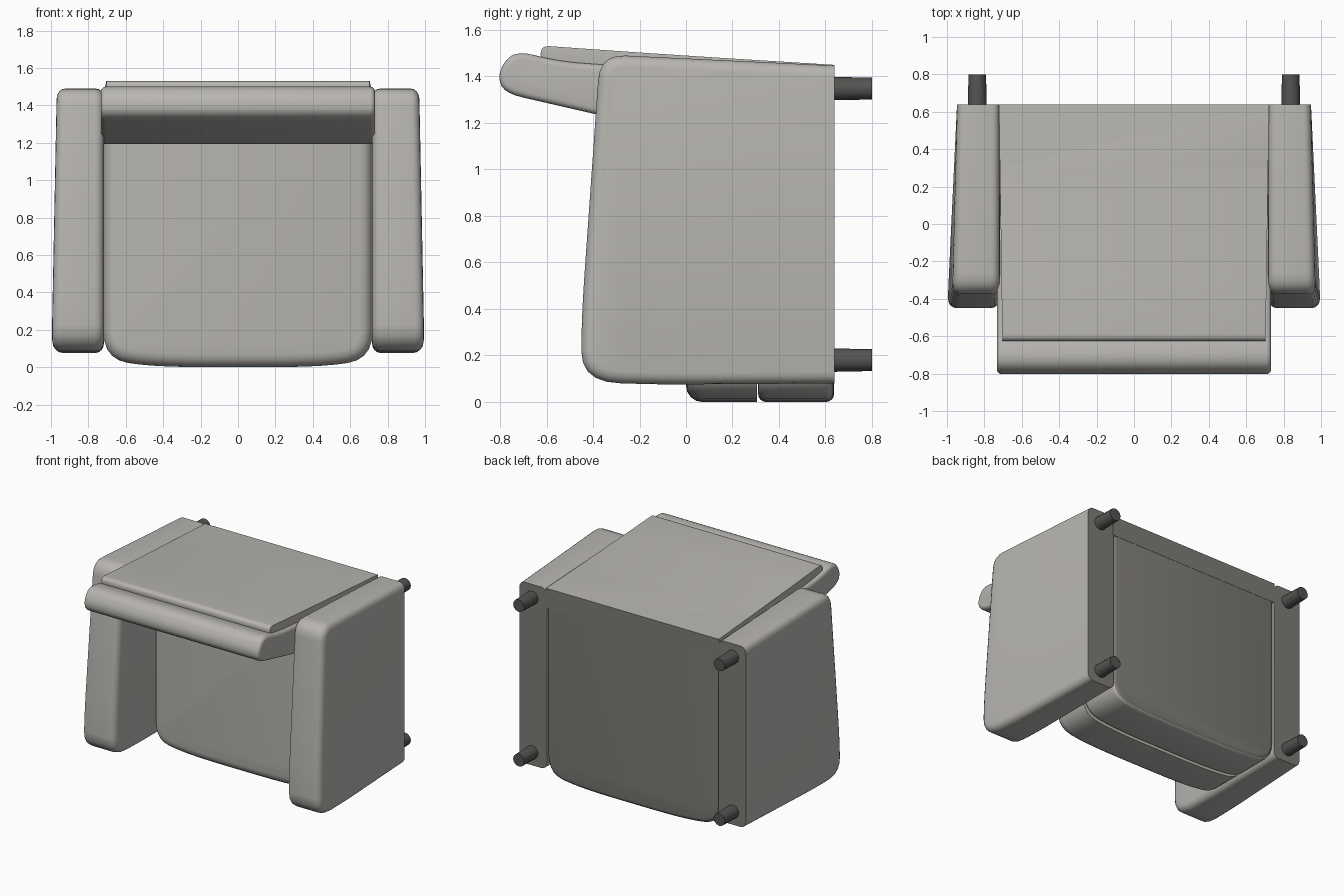
import bpy, bmesh, math
from mathutils import Vector

if "Cube" in bpy.data.objects:
    bpy.data.objects.remove(bpy.data.objects["Cube"])


def material(name, *rgb):
    m = bpy.data.materials.new(name)
    m.diffuse_color = (*rgb, 1)
    m.use_nodes = True
    m.node_tree.nodes["Principled BSDF"].inputs["Base Color"].default_value = m.diffuse_color
    return m


fabric = material("fabric", 0.48, 0.465, 0.44)
shade = material("dark_underside", 0.21, 0.20, 0.185)
leg_mat = material("dark_leg", 0.09, 0.088, 0.085)


def rounded(points, steps=5):
    """Outline from (u, v, radius) corners, radius 0 stays sharp."""
    out = []
    for i, (u, v, r) in enumerate(points):
        p = Vector((u, v))
        if r == 0:
            out.append(p)
            continue
        a = Vector(points[i - 1][:2]) - p
        b = Vector(points[(i + 1) % len(points)][:2]) - p
        a = p + a.normalized() * min(r, a.length * 0.48)
        b = p + b.normalized() * min(r, b.length * 0.48)
        for k in range(steps + 1):
            t = k / steps
            out.append(a * (1 - t) ** 2 + p * 2 * t * (1 - t) + b * t * t)
    return out


def prism(name, outline, axis, lo, hi, bevel, keep, warp=None, clamp=True):
    """Extrude an outline along x or y and round the rim edges chosen by keep()."""
    def place(p, d):
        return (d, p.x, p.y) if axis == 'x' else (p.x, d, p.y)
    bm = bmesh.new()
    n = len(outline)
    ends = [[bm.verts.new(place(p, d)) for p in outline] for d in (lo, hi)]
    caps = [bm.faces.new(ring) for ring in ends]
    for i in range(n):
        j = (i + 1) % n
        bm.faces.new((ends[0][i], ends[0][j], ends[1][j], ends[1][i]))
    bmesh.ops.recalc_face_normals(bm, faces=bm.faces)
    rim = [e for c in caps for e in c.edges
           if keep((e.verts[0].co + e.verts[1].co) / 2)]
    bmesh.ops.bevel(bm, geom=rim, offset=bevel, segments=4, profile=0.5,
                    affect='EDGES', clamp_overlap=clamp)
    if warp:
        for v in bm.verts:
            v.co = warp(v.co)
    bmesh.ops.recalc_face_normals(bm, faces=bm.faces)
    bm.normal_update()
    for f in bm.faces:  # the chair's underside is darker
        f.material_index = int(f.normal.y > 0.8 and f.calc_center_median().y > 0.55)
    return finish(name, bm, fabric, shade)


def finish(name, bm, *mats):
    me = bpy.data.meshes.new(name)
    for m in mats:
        me.materials.append(m)
    bm.to_mesh(me)
    bm.free()
    ob = bpy.data.objects.new(name, me)
    bpy.context.collection.objects.link(ob)
    bpy.ops.object.select_all(action='DESELECT')
    ob.select_set(True)
    bpy.context.view_layer.objects.active = ob
    bpy.ops.object.shade_smooth_by_angle(angle=math.radians(35))
    return ob


def mirror_x(ob):
    m = ob.modifiers.new("mirror", 'MIRROR')
    m.use_axis[0] = True
    m.use_mirror_merge = False


# Arms: the chair lies on its back side, legs toward +y, so arm tops face -y
arm_profile = rounded([(0.638, 0.08, 0), (0.638, 1.447, 0), (-0.37, 1.495, 0.11),
                       (-0.45, 0.36, 0.2), (-0.45, 0.085, 0.24), (-0.1, 0.075, 0.1)])


def arm_warp(c):
    up = (0.64 - c.y) / 1.08
    k = 1 - 0.19 * (1 - up) - 0.1 * up * c.z / 1.5
    return Vector((0.717 + (c.x - 0.717) * k, c.y, c.z))


mirror_x(prism("arm", arm_profile, 'x', 0.717, 1.0, 0.05,
               lambda m: m.y < 0.637, arm_warp, clamp=False))

# Seat cushion and seat base share one bowed front outline (x, z)
seat_plan = rounded([(-0.72, 1.42, 0), (-0.72, 0.045, 0.15), (-0.45, 0.0, 0.3),
                     (0.45, 0.0, 0.3), (0.72, 0.045, 0.15), (0.72, 1.42, 0)])
prism("seat_cushion", seat_plan, 'y', 0.0, 0.305, 0.07,
      lambda m: m.y < 0.1 and m.z < 1.41)
prism("seat_base", seat_plan, 'y', 0.31, 0.637, 0.035, lambda m: m.z < 1.41)

# Back panel
panel_profile = rounded([(0.639, 1.30, 0), (0.639, 1.45, 0), (0.2, 1.477, 0.1),
                         (-0.2, 1.503, 0.1), (-0.625, 1.533, 0.04),
                         (-0.625, 1.462, 0.03), (-0.38, 1.43, 0.05), (0.0, 1.3, 0.1)])
prism("back_panel", panel_profile, 'x', -0.722, 0.722, 0.025,
      lambda m: m.y < 0.45 and m.z > 1.42,
      lambda c: Vector((c.x * (1 - 0.025 * (0.64 - c.y) / 1.26), c.y, c.z)))

# Back cushion leaning past the panel
cushion_profile = rounded([(-0.81, 1.42, 0.07), (-0.74, 1.515, 0.09), (-0.55, 1.465, 0.1),
                           (-0.2, 1.44, 0.1), (0.06, 1.36, 0.1), (0.06, 1.19, 0.12),
                           (-0.2, 1.195, 0.12), (-0.42, 1.245, 0.12), (-0.79, 1.33, 0.09)])
prism("back_cushion", cushion_profile, 'x', -0.733, 0.733, 0.05, lambda m: True)

# Legs
for label, z in (("front_leg", 0.18), ("back_leg", 1.348)):
    bm = bmesh.new()
    bmesh.ops.create_cone(bm, cap_ends=True, segments=12, radius1=0.051,
                          radius2=0.047, depth=0.2)
    for v in bm.verts:
        x, y, d = v.co
        v.co = (0.838 + x, 0.7 + d, z - y)
    mirror_x(finish(label, bm, leg_mat))
